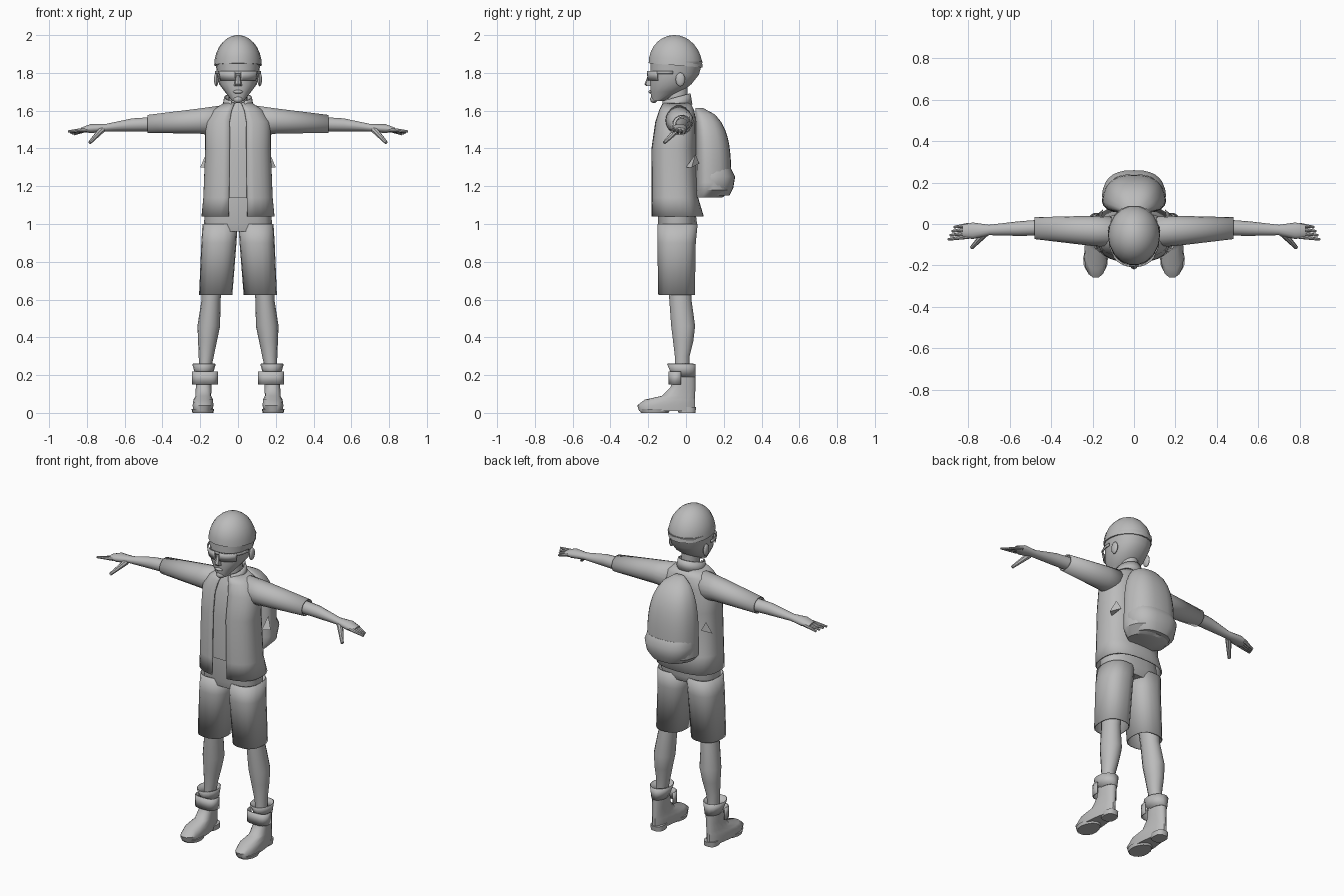
import bpy, bmesh
from math import sin, cos, pi, radians, copysign
from mathutils import Vector

cube = bpy.data.objects.get("Cube")
if cube:
    bpy.data.objects.remove(cube, do_unlink=True)

colour = (.5, .5, .5, 1)
grey = bpy.data.materials.new("plain grey")
grey.use_nodes = True
grey.diffuse_color = colour
grey.node_tree.nodes["Principled BSDF"].inputs["Base Color"].default_value = colour


def finish(name, bm, thick=0):
    bmesh.ops.recalc_face_normals(bm, faces=bm.faces)
    mesh = bpy.data.meshes.new(name)
    bm.to_mesh(mesh)
    bm.free()
    obj = bpy.data.objects.new(name, mesh)
    bpy.context.collection.objects.link(obj)
    mesh.materials.append(grey)
    if thick:
        shell = obj.modifiers.new("thickness", 'SOLIDIFY')
        shell.thickness = thick
        shell.offset = 0
    bpy.ops.object.select_all(action='DESELECT')
    obj.select_set(True)
    bpy.context.view_layer.objects.active = obj
    bpy.ops.object.shade_smooth_by_angle(angle=radians(40))


def loft(name, rings, centre=(0, 0), axis='z', side=1, n=18, arc=None, power=2,
         taper=0, tilt=0, thick=0, caps=True):
    """Skin rings of (station, half width, low, high); the centre slides along.
    Along z: width is x and low/high is y. Along x: width is y, low/high is z."""
    bm = bmesh.new()
    start, end = arc or (0, 360)
    count = n + 1 if arc else n
    first, last = rings[0][0], rings[-1][0]
    rows = []
    for station, half, low, high in rings:
        slide = (station - first) / (last - first)
        middle = centre[0] + (centre[1] - centre[0]) * slide
        depth = (high - low) / 2
        row = []
        for i in range(count):
            a = radians(start + (end - start) * i / n)
            c, s = (copysign(abs(f) ** (2 / power), f) for f in (cos(a), sin(a)))
            u = middle + half * c * (1 - taper * s)
            v = low + depth + depth * s
            w = station + tilt * depth * s
            row.append(bm.verts.new((u * side, v, w) if axis == 'z' else (w * side, u, v)))
        rows.append(row)
    for lower, upper in zip(rows, rows[1:]):
        for i in range(n):
            j = (i + 1) % count
            bm.faces.new((lower[i], lower[j], upper[j], upper[i]))
    if caps and not arc:
        bm.faces.new(rows[0])
        bm.faces.new(rows[-1])
    finish(name, bm, thick)


def finger(name, base, tip, radius, side):
    a, b = (Vector((x * side, y, z)) for x, y, z in (base, tip))
    bm = bmesh.new()
    made = bmesh.ops.create_cone(bm, cap_ends=True, segments=8, radius1=radius,
                                 radius2=radius / 2, depth=(b - a).length)
    turn = (b - a).to_track_quat('Z', 'Y')
    for v in made["verts"]:
        v.co = turn @ v.co + (a + b) / 2
    finish(name, bm)


def blob(name, centre, size):
    bm = bmesh.new()
    made = bmesh.ops.create_uvsphere(bm, u_segments=12, v_segments=8, radius=1)
    for v in made["verts"]:
        v.co = Vector(c + s * k for c, s, k in zip(centre, size, v.co))
    finish(name, bm)


# Head, domed hair and neck
loft("head", [(1.65, .03, -.18, -.12), (1.7, .07, -.19, -.02), (1.74, .1, -.19, .03),
              (1.79, .11, -.19, .07), (1.86, .12, -.19, .09)], power=2.2)
dome = [i * pi / 15 for i in range(8)]
loft("hair", [(1.84 + .16 * sin(a), .126 * cos(a), -.05 - .15 * cos(a), -.05 + .14 * cos(a))
              for a in dome], tilt=-.08)
loft("neck", [(1.55, .05, -.1, .01), (1.74, .05, -.1, .01)])

# Face
loft("nose", [(1.73, .02, -.21, -.17), (1.74, .02, -.22, -.17), (1.79, .01, -.2, -.17)], n=8)
blob("lips", (0, -.185, 1.7), (.026, .014, .01))
blob("chin_beard", (0, -.17, 1.66), (.025, .02, .02))
loft("glasses_frame", [(1.795, .12, -.2, .06), (1.81, .12, -.2, .06)],
     arc=(180, 360), thick=.006, power=2.2)

# Jacket open at the front, collar, and shirt set inside the jacket
coat = [(1.04, .19, -.18, .09), (1.14, .18, -.18, .06), (1.4, .17, -.18, .05),
        (1.54, .17, -.16, .05), (1.6, .13, -.14, .04), (1.64, .07, -.12, .02)]
loft("jacket", coat, n=28, arc=(-80, 260), power=2.6, thick=.008)
loft("collar", [(1.61, .08, -.13, .03), (1.67, .07, -.13, .02)],
     arc=(-62, 242), tilt=.28, thick=.008)
loft("shirt", [(z, half * .92, low + .012, high - .012) for z, half, low, high in coat[1:]],
     power=2.6)

# Shorts seat
loft("shorts_seat", [(.96, .17, -.14, .04), (1, .18, -.15, .06), (1.15, .17, -.15, .04)],
     power=2.5)

# Backpack rounding off towards its top, with a bulging lower pocket
pack = []
for i in range(13):
    height = min(i / 12, .99)
    swell = (1 - height ** 4) ** .5 * (1 if i else .75)
    pack.append((1.14 + .48 * height, .15 * swell, .05, .05 + .19 * swell))
loft("backpack", pack, n=24, power=2.7, taper=.17)
loft("backpack_pocket", [(1.15, .11, .08, .23), (1.19, .14, .08, .25), (1.25, .15, .08, .26),
                         (1.29, .14, .08, .24)], n=24, power=2.7, taper=.17)

for side, word in ((1, "left"), (-1, "right")):
    # Lens and ear
    loft(word + "_lens", [(1.76, .11, -.2, .06), (1.81, .12, -.205, .06)],
         side=side, n=8, arc=(276, 325), thick=.007, power=2.2)
    blob(word + "_ear", (side * .115, -.03, 1.765), (.012, .025, .037))

    # Side tab of the backpack
    bm = bmesh.new()
    tab = [(.16, 0, 1.3), (.2, .03, 1.3), (.15, .07, 1.32), (.17, .05, 1.37)]
    corners = [bm.verts.new((x * side, y, z)) for x, y, z in tab]
    for skipped in corners:
        bm.faces.new([v for v in corners if v is not skipped])
    finish(word + "_pack_tab", bm)

    # Sleeve, arm and hand
    loft(word + "_sleeve", [(.06, .07, 1.46, 1.63), (.2, .07, 1.48, 1.61),
                            (.48, .05, 1.485, 1.575)],
         centre=(-.04, -.02), axis='x', side=side, thick=.006, caps=False)
    loft(word + "_arm", [(.4, .04, 1.49, 1.57), (.56, .035, 1.49, 1.56), (.7, .025, 1.49, 1.53),
                         (.78, .04, 1.48, 1.53), (.83, .03, 1.49, 1.51)],
         centre=(-.015, -.035), axis='x', side=side, n=14)
    finger(word + "_thumb", (.72, -.045, 1.5), (.785, -.115, 1.43), .018, side)
    for i, digit in enumerate(("index", "middle", "ring", "little")):
        finger(f"{word}_{digit}_finger", (.8, -.06 + .018 * i, 1.5),
               (.9 - .01 * i, -.075 + .02 * i, 1.49 - .005 * i), .012, side)

    # Shorts leg and bare leg
    loft(word + "_shorts_leg", [(.625, .085, -.145, .045), (.9, .09, -.15, .05),
                                (1, .09, -.15, .06)],
         centre=(.118, .095), side=side, power=2.5, thick=.006, caps=False)
    loft(word + "_leg", [(.22, .03, -.06, .02), (.3, .04, -.06, .02), (.38, .05, -.07, .04),
                         (.46, .06, -.08, .05), (.6, .05, -.09, .03), (.75, .06, -.1, .03)],
         centre=(.175, .13), side=side, n=14)

    # Boot with cuff, heel, toe sole and ankle strap
    ankle = (.18, .18)
    loft(word + "_boot", [(.01, .05, -.25, .05), (.04, .053, -.26, .05), (.07, .05, -.22, .05),
                          (.09, .04, -.13, .05), (.14, .04, -.08, .05), (.2, .04, -.07, .05)],
         centre=(.186, .18), side=side, power=2.3, taper=.24)
    loft(word + "_boot_cuff", [(.19, .04, -.07, .05), (.26, .06, -.1, .05)],
         centre=ankle, side=side, n=14, thick=.005, caps=False)
    loft(word + "_heel", [(0, .04, -.04, .05), (.03, .04, -.05, .055)],
         centre=ankle, side=side, n=14, power=2.6)
    loft(word + "_toe_sole", [(0, .055, -.24, -.09), (.02, .06, -.25, -.08)],
         centre=(.186, .186), side=side, n=14, taper=.1)
    loft(word + "_strap", [(.15, .067, -.09, .015), (.22, .067, -.09, .015)],
         centre=(.175, .175), side=side, n=10, arc=(175, 365), power=3, thick=.006)
